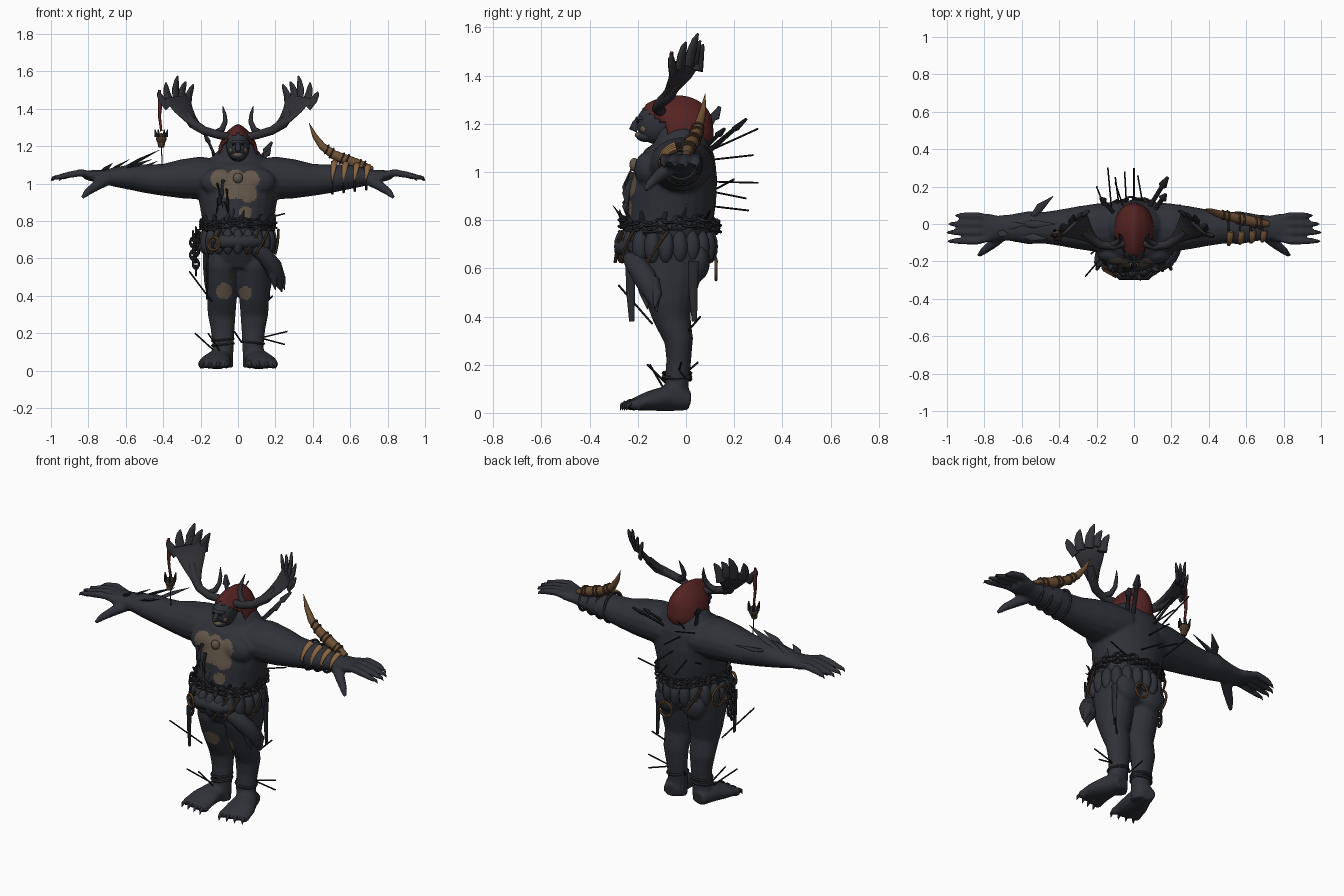
import bpy, bmesh, math, random
from mathutils import Vector, Matrix

random.seed(4)


def mat(name, r, g, b):
    m = bpy.data.materials.new(name)
    m.diffuse_color = (r, g, b, 1)
    return m


SKIN = mat("slate_skin", .029, .031, .040)
PALE = mat("pale_tan_skin", .125, .094, .068)
HOOD = mat("dark_red_cloth", .09, .017, .016)
GOLD = mat("amber_claw", .24, .125, .05)
HORN = mat("brown_horn", .15, .077, .033)
IRON = mat("dark_iron", .023, .024, .03)
BLACK = mat("black_wood", .011, .011, .014)
HIDE = mat("brown_leather", .06, .036, .022)
ANTLER = mat("antler_grey", .028, .028, .035)


def finish(bm, name, m, angle=50):
    bmesh.ops.recalc_face_normals(bm, faces=bm.faces)
    me = bpy.data.meshes.new(name)
    bm.to_mesh(me)
    bm.free()
    if m:
        me.materials.append(m)
    me.shade_smooth()
    me.set_sharp_from_angle(angle=math.radians(angle))
    ob = bpy.data.objects.new(name, me)
    bpy.context.collection.objects.link(ob)
    return ob


def loft(bm, rings, hint=(0, 0, 1), n=16):
    """Skin elliptical rings (x, y, z, ra, rb) along their path."""
    pts = [Vector(r[:3]) for r in rings]
    hint, loops = Vector(hint), []
    for i, r in enumerate(rings):
        t = (pts[min(i + 1, len(pts) - 1)] - pts[max(i - 1, 0)]).normalized()
        a = t.cross(hint).normalized()
        b = a.cross(t)
        loops.append([bm.verts.new(pts[i] + a * r[3] * math.cos(k * math.tau / n)
                                   + b * r[-1] * math.sin(k * math.tau / n)) for k in range(n)])
    for p, q in zip(loops, loops[1:]):
        for k in range(n):
            bm.faces.new((p[k], p[(k + 1) % n], q[(k + 1) % n], q[k]))
    bm.faces.new(loops[0])
    bm.faces.new(loops[-1])


def ball(bm, c, s, seg=16):
    mx = Matrix.Translation(c) @ Matrix.Diagonal((*s, 1))
    bmesh.ops.create_uvsphere(bm, u_segments=seg, v_segments=seg // 2 + 2, radius=1, matrix=mx)


def ring(bm, c, big, small, rot=Matrix(), n=12, stretch=1):
    """Torus ring, optionally stretched in its own x axis."""
    loops = []
    for i in range(n):
        a = math.tau * i / n
        loops.append([bm.verts.new(Vector(c) + rot.to_3x3() @ Vector((
            stretch * math.cos(a) * (big + small * math.cos(b)),
            math.sin(a) * (big + small * math.cos(b)), small * math.sin(b))))
            for b in [math.tau * k / 6 for k in range(6)]])
    for i in range(n):
        p, q = loops[i], loops[(i + 1) % n]
        for k in range(6):
            bm.faces.new((p[k], p[(k + 1) % 6], q[(k + 1) % 6], q[k]))


def spikes(name, items, m, n=8, hint=(0.13, 0.21, .97)):
    """Many lofted strips in one object; each item is a list of rings."""
    bm = bmesh.new()
    for it in items:
        loft(bm, it, hint, n)
    return finish(bm, name, m)


# Body: torso, limbs, hands and feet fused into one skin
FINGERS = ((.045, .945), (.0, .98), (-.045, .99), (-.092, .985))
bm = bmesh.new()
loft(bm, [(0, -.07, .56, .15, .12), (0, -.08, .64, .175, .16), (0, -.08, .72, .18, .175),
          (0, -.065, .8, .19, .178), (0, -.055, .9, .208, .182), (0, -.04, 1, .23, .172),
          (0, -.025, 1.08, .21, .145), (0, -.025, 1.14, .14, .11), (0, -.05, 1.2, .08, .08)], (0, 1, 0), 24)
for s in (-1, 1):
    loft(bm, [(s*.088, -.065, .68, .1, .14), (s*.088, -.07, .55, .1, .13), (s*.086, -.065, .46, .094, .1),
              (s*.086, -.058, .39, .08, .078), (s*.087, -.03, .3, .075, .06), (s*.082, -.03, .22, .064, .052),
              (s*.08, -.038, .13, .057, .05), (s*.088, -.04, .02, .062, .05)], (0, 1, 0))
    loft(bm, [(s*.092, .015, .05, .045, .04), (s*.105, -.07, .062, .066, .055), (s*.122, -.15, .05, .085, .042),
              (s*.127, -.215, .036, .092, .026)])
    loft(bm, [(s*.1, -.02, 1.03, .14, .1), (s*.2, -.02, 1.03, .13, .115), (s*.3, -.02, 1.025, .115, .105),
              (s*.4, -.02, 1.02, .097, .086), (s*.48, -.02, 1.025, .085, .078), (s*.57, -.02, 1.035, .088, .07),
              (s*.67, -.02, 1.035, .07, .05), (s*.73, -.02, 1.038, .066, .036), (s*.78, -.022, 1.042, .08, .031),
              (s*.82, -.022, 1.045, .072, .022)])
    for y, tip in FINGERS:
        loft(bm, [(s*.77, y*.75 - .005, 1.045, .02), (s*.84, y, 1.058, .0205), (s*.91, y, 1.046, .0185),
                  (s*tip, y, 1.028, .012)], n=10)
    loft(bm, [(s*.69, -.05, 1.025, .032), (s*.755, -.105, .99, .028), (s*.805, -.145, .955, .021),
              (s*.832, -.17, .925, .011)], n=10)
    for i in range(4):
        ball(bm, (s*(.062 + i*.043), -.228 + .008*i, .034), (.023, .034, .025), 12)
    ball(bm, (s*.1, -.16, 1.01), (.1, .055, .075))
    ball(bm, (s*.085, .055, .63), (.08, .045, .08))
raw = finish(bm, "raw_body", None)
for kind, props in (("REMESH", dict(mode='VOXEL', voxel_size=.0095)), ("SMOOTH", dict(factor=.5, iterations=4))):
    md = raw.modifiers.new(kind, kind)
    for k, v in props.items():
        setattr(md, k, v)
me = bpy.data.meshes.new_from_object(raw.evaluated_get(bpy.context.evaluated_depsgraph_get()))
bpy.data.objects.remove(raw)
me.materials.clear()
me.materials.append(SKIN)
me.materials.append(PALE)
me.shade_smooth()
body = bpy.data.objects.new("body", me)
bpy.context.collection.objects.link(body)
# Pale skin patches on chest, belly and thighs
patches = [(-.095, 1.025, .052), (.065, 1.02, .05), (-.015, 1.03, .045), (-.04, .965, .05), (.055, .945, .047),
           (.01, .96, .04), (.04, .845, .035), (-.075, .425, .043), (.04, .415, .036)]
for p in me.polygons:
    c = p.center
    p.material_index = int(c.y < -.07 and any(math.hypot(c.x - x, c.z - z) < r for x, z, r in patches))

# Claws on toes and fingers
spikes("toe_claws", [[(s*(.062 + i*.043), -.248 + .008*i, .04, .013), (s*(.063 + i*.045), -.266 + .008*i, .032, .009),
                      (s*(.064 + i*.046), -.274 + .009*i, .01, .001)] for s in (-1, 1) for i in range(4)], IRON)
spikes("finger_claws", [[(s*(t - .02), y, 1.035, .011), (s*t, y, 1.03, .008), (s*(t + .011), y, 1.015, .001)]
                        for s in (-1, 1) for y, t in FINGERS], IRON)

# Head with brow and nose, pale mouth area
bm = bmesh.new()
ball(bm, (0, -.12, 1.2), (.062, .085, .085), 24)
ball(bm, (0, -.182, 1.222), (.042, .028, .012))
ball(bm, (0, -.165, 1.148), (.04, .042, .024))
loft(bm, [(0, -.195, 1.225, .009), (0, -.212, 1.2, .013), (0, -.222, 1.185, .016), (0, -.2, 1.175, .012)], (1, 0, 0), 10)
finish(bm, "head", SKIN, 80)
bm = bmesh.new()
ball(bm, (0, -.183, 1.153), (.026, .03, .016))
for s in (-1, 1):
    ball(bm, (s*.034, -.172, 1.18), (.014, .018, .018), 12)
finish(bm, "jaw", PALE)
bm = bmesh.new()
for s in (-1, 1):
    ball(bm, (s*.024, -.199, 1.208), (.009, .007, .005), 8)
finish(bm, "eyes", BLACK)

# Hood: peaked draped shell with a face opening
bm = bmesh.new()
ball(bm, (0, -.035, 1.19), (.093, .135, .108), 40)
for v in bm.verts:
    y, z = v.co.y, v.co.z
    if z < 1.19:
        v.co.x *= 1 + (1.19 - z) * 2.6
        v.co.z -= (1.19 - z) * .1
        v.co.y += (1.19 - z) * .35 if y > 0 else 0
    else:
        v.co.x *= 1 - (z - 1.19) * 2
        v.co.z += max(0, .01 - abs(v.co.x) * .3)
    if y < -.06 and z > 1.19:
        v.co.x *= 1 + (y + .06) * 3
        v.co.y += (y + .06) * .35
bmesh.ops.delete(bm, geom=[f for f in bm.faces if (lambda c: (c.y < -.075 - max(0, c.z - 1.14)*.35
                 and c.z < 1.268 - abs(c.x)*.7) or c.z < 1.09)(f.calc_center_median())], context='FACES')
hood = finish(bm, "hood", HOOD)
sol = hood.modifiers.new("thickness", 'SOLIDIFY')
sol.thickness = .01
sol.offset = 1

# Antlers: stem, flat palm and tines
bm = bmesh.new()
for s in (-1, 1):
    def P(*rows):
        return [(s*r[0], *r[1:]) for r in rows]
    loft(bm, P((.05, -.1, 1.25, .022), (.11, -.12, 1.262, .022), (.18, -.11, 1.283, .023), (.24, -.07, 1.32, .027),
               (.28, -.04, 1.37, .022)), n=12)
    loft(bm, P((.12, -.11, 1.27, .017), (.085, -.095, 1.29, .016), (.068, -.08, 1.33, .013), (.071, -.065, 1.37, .01),
               (.082, -.05, 1.415, .002)), (0, 1, 0), 8)
    h = Vector((s*.7, .7, .1))
    loft(bm, P((.21, -.09, 1.3, .022, .018), (.255, -.055, 1.345, .045, .016), (.29, -.025, 1.39, .07, .013),
               (.315, -.005, 1.435, .088, .012), (.325, .0, 1.465, .085, .009)), h)
    for x0, y0, z0, x1, y1, z1 in ((.27, .05, 1.42, .238, .072, 1.53), (.3, .03, 1.45, .28, .06, 1.545),
                                   (.33, .01, 1.44, .323, .05, 1.575), (.36, -.025, 1.43, .385, .0, 1.54),
                                   (.37, -.05, 1.41, .428, -.06, 1.49)):
        loft(bm, P((x0, y0, z0, .028, .011), ((x0+x1)/2 + .008, (y0+y1)/2 - .005, (z0+z1)/2, .024, .011),
                   (x0*.2 + x1*.8 + .004, y0*.2 + y1*.8 - .004, z0*.2 + z1*.8, .016, .009), (x1, y1, z1, .004)), h, 10)
finish(bm, "antlers", ANTLER, 60)

# Charm hanging from the right antler
spikes("charm_cord", [[(-.42, -.06, 1.5, .007), (-.417, -.06, 1.42, .012), (-.42, -.06, 1.36, .008),
                       (-.41, -.06, 1.28, .006)]], HOOD, hint=(0, 1, 0))
bm = bmesh.new()
ball(bm, (-.41, -.06, 1.24), (.028, .028, .03))
loft(bm, [(-.41, -.06, 1.23, .023), (-.41, -.068, 1.195, .016)], (0, 1, 0), 8)
finish(bm, "charm_skull", HIDE)
spikes("charm_crown", [[(-.41 + .027*math.cos(a), -.06 + .027*math.sin(a), 1.25, .01),
                        (-.41 + .034*math.cos(a), -.06 + .034*math.sin(a), 1.29, .003)]
                       for a in [k*math.tau/6 for k in range(6)]]
       + [[(-.41, -.06, 1.2, .003), (-.405, -.06, 1.1, .003)]], IRON, 6)

# Left forearm: great horn with wrappings, and claw bands
spikes("arm_horn", [[(.72, .0, 1.075, .015), (.65, .01, 1.1, .028), (.58, .025, 1.125, .029), (.51, .04, 1.155, .025),
                     (.45, .055, 1.2, .02), (.41, .07, 1.255, .014), (.38, .08, 1.325, .001)]], HORN, 12)
bm = bmesh.new()
for x, y, z, r in ((.67, .005, 1.093, .028), (.645, .01, 1.1, .029), (.58, .025, 1.125, .03), (.555, .03, 1.135, .029),
                   (.5, .043, 1.163, .026), (.475, .048, 1.183, .023)):
    ring(bm, (x, y, z), r, .006, Matrix.Rotation(math.radians(-65), 4, 'Y'))
finish(bm, "horn_straps", HIDE)
BANDS = (.505, .565, .625, .685)
bm = bmesh.new()
for x in BANDS:
    ring(bm, (x, -.02, 1.032), .084 - (x - .5)*.12, .008, Matrix.Rotation(math.pi/2, 4, 'Y'), 20)
finish(bm, "bracer_bands", IRON)
spikes("bracer_claws", [[(x + .012 - d*.015, -.02 - math.cos(a)*(.096 - (x - .5)*.1),
                          1.032 + math.sin(a)*(.086 - (x - .5)*.12),
                          .012*(1.02 - d), .017*(1.02 - d**2)) for d, a in
                         [(k/7, 1.35 - k*.23) for k in range(8)]] for x in BANDS], GOLD, 8, (1, 0, 0))

# Leaf-like quills on the right arm
spikes("arm_quills", [[(x, y, z, .012, .006), (x + dx*.4, y + dy*.5, z + dz*.4, .022, .008), (x + dx, y + dy, z + dz, .001)]
                      for x, y, z, dx, dy, dz in ((-.55, .03, 1.07, .12, .12, .05), (-.6, .0, 1.09, .18, .0, .09),
                      (-.7, -.02, 1.06, .12, .02, .07), (-.73, -.04, 1.06, .06, -.02, .05),
                      (-.6, -.06, 1.08, .14, -.02, .05))], SKIN)


def waist(a, r=1.0):
    return .19*r*math.cos(a), -.075 + .195*r*math.sin(a)


# Belt of plump rolls with leather bindings
bm = bmesh.new()
for i in range(20):
    x, y = waist(i*math.tau/20, .93)
    ball(bm, (x, y - .008, .69), (.032, .034, .07), 12)
loft(bm, [(-.13, -.22, .69, .025), (-.07, -.262, .69, .038), (.07, -.262, .69, .038), (.13, -.22, .69, .025)], n=14)
finish(bm, "belt_rolls", SKIN)
spikes("roll_bindings", [[(*waist(a + d*.2, 1.14), .69 + .065*d, .007) for d in (-1, -.5, 0, .5, 1)]
                         for a in (-2.2, -1.2, -.9, -.2, 2.2, 3.1)], HIDE, 6)
bm = bmesh.new()
for c, rz, big in (((.05, .125, .595), 0, .042), ((-.21, -.02, .69), 1.4, .055), ((-.13, -.265, .68), -.5, .035)):
    ring(bm, c, big, .007, Matrix.Rotation(rz, 4, 'Z') @ Matrix.Rotation(math.pi/2, 4, 'X'), 20)
finish(bm, "belt_rings", HORN)

# Chains around the waist and hanging at the hip
bm = bmesh.new()
for row, n in ((.795, 30), (.768, 30)):
    for i in range(n):
        a = i*math.tau/n
        x, y = waist(a, 1.02)
        rot = Matrix.Rotation(a + math.pi/2, 4, 'Z') @ Matrix.Rotation((i % 2)*math.pi/2 + .4, 4, 'X')
        ring(bm, (x, y + .008, row + .012*math.sin(a*3)), .015, .006, rot, 10, 1.7)
for x, y, z0, n in ((-.225, -.12, .74, 7), (-.24, -.07, .72, 5)):
    for i in range(n):
        rot = Matrix.Rotation(i*math.pi/2, 4, 'Z') @ Matrix.Rotation(math.pi/2, 4, 'Y')
        ring(bm, (x, y, z0 - i*.034), .015, .007, rot, 10, 1.5)
finish(bm, "chains", IRON)

# Fur tail slung over the left hip, hanging strips
spikes("fur_tail", [[(.08, -.24, .66, .03), (.14, -.21, .62, .045), (.185, -.17, .56, .05), (.21, -.14, .5, .042),
                     (.235, -.12, .42, .002)],
                    [(.17, -.19, .58, .03), (.19, -.17, .5, .025), (.2, -.16, .43, .001)],
                    [(.2, -.14, .55, .03), (.235, -.12, .49, .022), (.25, -.13, .43, .001)]], SKIN, 10)
spikes("hip_strips", [[(x, y, .63, .009, .022), (x, y, .5, .007, .018), (x, y + .005, .38, .005, .011)]
                      for x, y in ((.165, .03), (-.165, -.23))], IRON, 8, (0, 1, 0))

# Feathers on the chest and a few around the belt
feathers = [[(x, -.225, z, .012, .005), (x + dx*.5, -.25, z - l*.5, .016, .005), (x + dx, -.245, z - l, .001)]
            for x, z, dx, l in ((-.11, 1.0, .03, .13), (-.08, 1.02, -.02, .14), (-.06, .97, .01, .12),
                                (-.1, .92, -.02, .1), (-.07, .9, .03, .09), (-.03, .88, -.01, .08))]
for a in (-2.7, -2.3, -1.9, -1.5, -1.0, -.6, -.1, .3):
    feathers.append([(*waist(a, .98), .8, .012, .005), (*waist(a + .05, 1.06), .83, .01, .005),
                     (*waist(a + .08, random.uniform(1.05, 1.2)), random.uniform(.83, .87), .001)])
spikes("feathers", feathers, IRON, 6)
bm = bmesh.new()
ball(bm, (0, -.215, 1.03), (.026, .02, .028))
finish(bm, "chest_medallion", PALE)

# Arrows and shafts stuck in back and legs
shafts = [(-.12, .08, 1.08, -.14, .3, 1.18), (-.04, .1, 1.05, -.05, .28, 1.07), (0, .1, .96, 0, .3, .955),
          (-.08, .1, .92, -.1, .25, .89), (.05, .09, .86, .02, .26, .84), (-.15, .07, .9, -.2, .2, .97),
          (.1, .08, .8, .25, .1, .84), (-.06, .1, 1.1, -.1, .22, 1.2), (.1, -.03, .17, .265, -.02, .21),
          (.1, -.03, .18, .25, .0, .14), (-.12, -.06, .1, -.23, -.16, .2), (-.14, -.14, .37, -.26, -.28, .53),
          (.12, 0, .33, .185, .06, .4), (-.08, -.08, .08, -.16, -.15, .2), (.02, -.02, .15, -.02, .05, .21)]
spikes("arrow_shafts", [[(*v[:3], .0042), (*v[3:], .0042)] for v in shafts], BLACK, 6)

# Blades carried on the back
spikes("back_blades", [[(x, y, z, .012, .007), (x + dx*.7, y + dy*.7, z + dz*.7, .012, .007),
                        (x + dx*.75, y + dy*.75, z + dz*.75, .024, .012), (x + dx, y + dy, z + dz, .008, .006)]
                       for x, y, z, dx, dy, dz in ((.07, .07, 1.06, .11, .18, .16), (-.1, .05, 1.1, -.08, .09, .17),
                       (.1, .06, 1.08, .07, .1, .1))], IRON, 8)

# Ankle wraps
bm = bmesh.new()
for s, z in ((-1, .14), (-1, .165), (1, .15)):
    ring(bm, (s*.081, -.037, z), .056, .008, Matrix.Rotation(.1*s, 4, 'Y'), 20)
finish(bm, "ankle_wraps", IRON)
